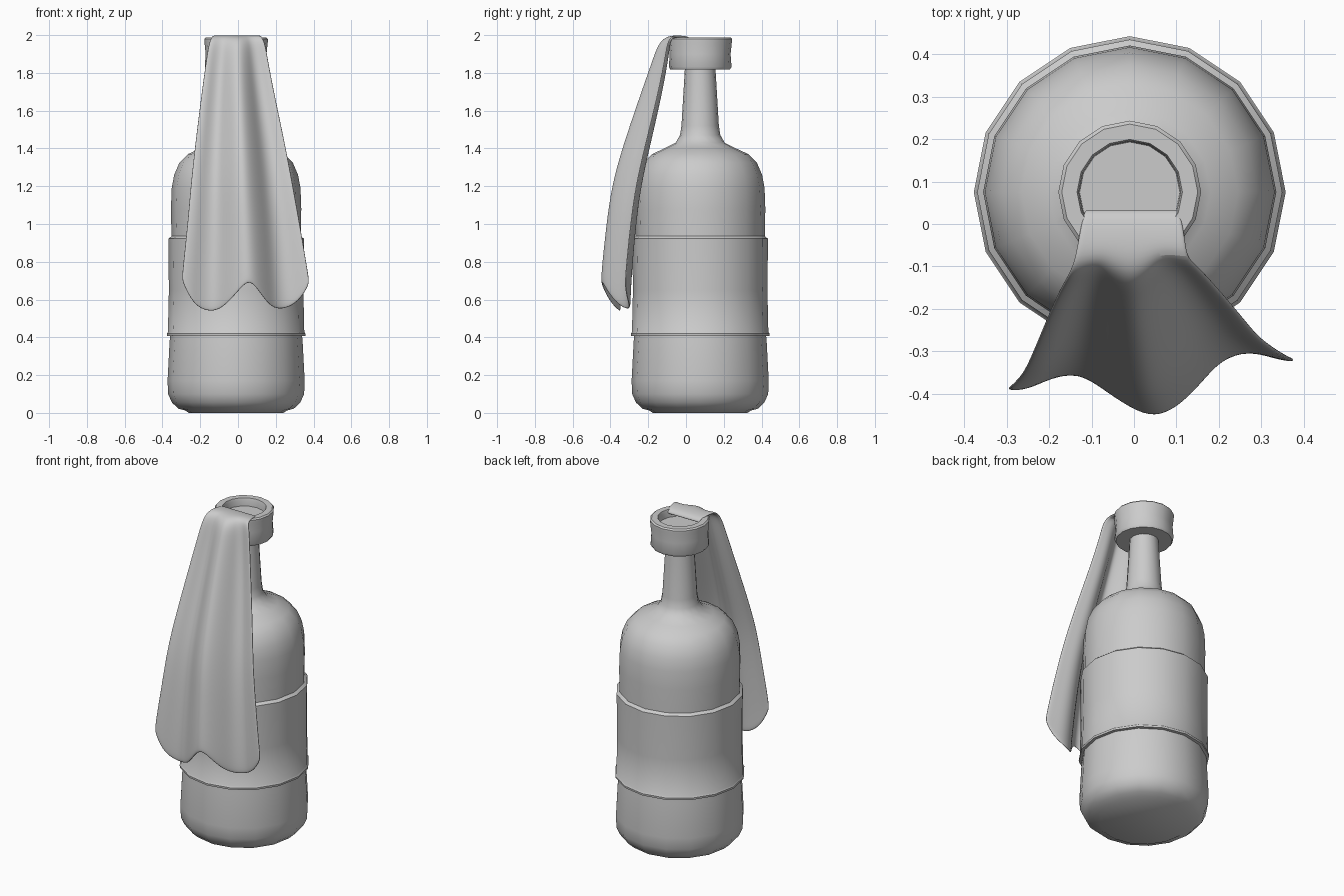
import bpy, bmesh, math

if "Cube" in bpy.data.objects:
    bpy.data.objects.remove(bpy.data.objects["Cube"])

CX, CY, SIDES = -0.01, 0.075, 16


def finish(bm, name, angle):
    bmesh.ops.recalc_face_normals(bm, faces=bm.faces)
    me = bpy.data.meshes.new(name)
    bm.to_mesh(me)
    bm.free()
    ob = bpy.data.objects.new(name, me)
    bpy.context.collection.objects.link(ob)
    bpy.ops.object.select_all(action='DESELECT')
    ob.select_set(True)
    bpy.context.view_layer.objects.active = ob
    bpy.ops.object.shade_smooth_by_angle(angle=math.radians(angle))
    return ob


def lathe(name, profile, closed=False):
    """Spin (radius, z) points around the bottle axis; ends are capped unless closed."""
    bm = bmesh.new()
    rings = []
    for r, z in profile:
        rings.append([bm.verts.new((CX + r * math.sin(2 * math.pi * i / SIDES),
                                    CY + r * math.cos(2 * math.pi * i / SIDES), z))
                      for i in range(SIDES)])
    pairs = list(zip(rings, rings[1:]))
    if closed:
        pairs.append((rings[-1], rings[0]))
    for a, b in pairs:
        for i in range(SIDES):
            j = (i + 1) % SIDES
            bm.faces.new((a[i], a[j], b[j], b[i]))
    if not closed:
        bm.faces.new(rings[0])
        bm.faces.new(rings[-1])
    return finish(bm, name, 40)


# Bottle body, shoulder and neck
lathe("bottle", [(0.25, 0.0), (0.27, 0.013), (0.305, 0.022), (0.34, 0.055), (0.36, 0.10),
                 (0.363, 0.17), (0.352, 0.38), (0.346, 0.44), (0.342, 0.93), (0.345, 1.08),
                 (0.341, 1.19), (0.328, 1.26), (0.30, 1.325), (0.255, 1.37), (0.19, 1.40),
                 (0.13, 1.43), (0.107, 1.47), (0.099, 1.52), (0.08, 1.84)])

# Label band wrapped round the body
lathe("label_band", [(0.34, 0.405), (0.366, 0.408), (0.367, 0.42), (0.361, 0.428), (0.356, 0.65),
                     (0.359, 0.91), (0.359, 0.922), (0.34, 0.937)], closed=True)

# Collar at the mouth with a recessed top
lathe("mouth_collar", [(0.06, 1.818), (0.158, 1.818), (0.166, 1.832), (0.161, 1.90), (0.168, 1.965),
                       (0.168, 1.98), (0.160, 1.988), (0.124, 1.988), (0.120, 1.975), (0.118, 1.94)])

# Hanging rag: hem shape gives (x fraction, fold, hem height offset)
hem = [(0, .25, .05), (.07, .2, -.05), (.14, -.15, -.10), (.25, -.4, -.12), (.35, .3, -.08),
       (.46, 1.0, .01), (.53, 1.1, .055), (.60, .7, 0), (.67, 0, -.07), (.74, -.8, -.105),
       (.84, -1.1, -.095), (.93, -.85, -.05), (1, -.7, .03)]
# Rows: left x, right x, y, z, fold depth, share of the hem offset
rows = [(-.115, .105, .032, 1.965, 0, 0), (-.12, .11, .02, 1.985, 0, 0),
        (-.13, .12, -.03, 1.993, 0, 0), (-.14, .125, -.085, 1.992, .01, 0),
        (-.155, .145, -.115, 1.955, .025, 0), (-.17, .16, -.137, 1.86, .035, 0),
        (-.195, .195, -.185, 1.68, .05, 0), (-.23, .255, -.265, 1.40, .065, 0),
        (-.252, .292, -.315, 1.20, .07, 0), (-.268, .328, -.342, 1.0, .07, .1),
        (-.288, .36, -.362, .80, .07, .5), (-.297, .377, -.37, .69, .07, .85),
        (-.298, .378, -.37, .65, .07, 1)]
bm = bmesh.new()
grid = [[bm.verts.new((xl + (xr - xl) * u, y - d * f, z + s * h)) for u, f, h in hem]
        for xl, xr, y, z, d, s in rows]
for a, b in zip(grid, grid[1:]):
    for i in range(len(hem) - 1):
        bm.faces.new((a[i], a[i + 1], b[i + 1], b[i]))
rag = finish(bm, "hanging_rag", 60)
thick = rag.modifiers.new("thickness", 'SOLIDIFY')
thick.thickness = 0.012
thick.offset = 0
smooth = rag.modifiers.new("smooth", 'SUBSURF')
smooth.levels = smooth.render_levels = 2
